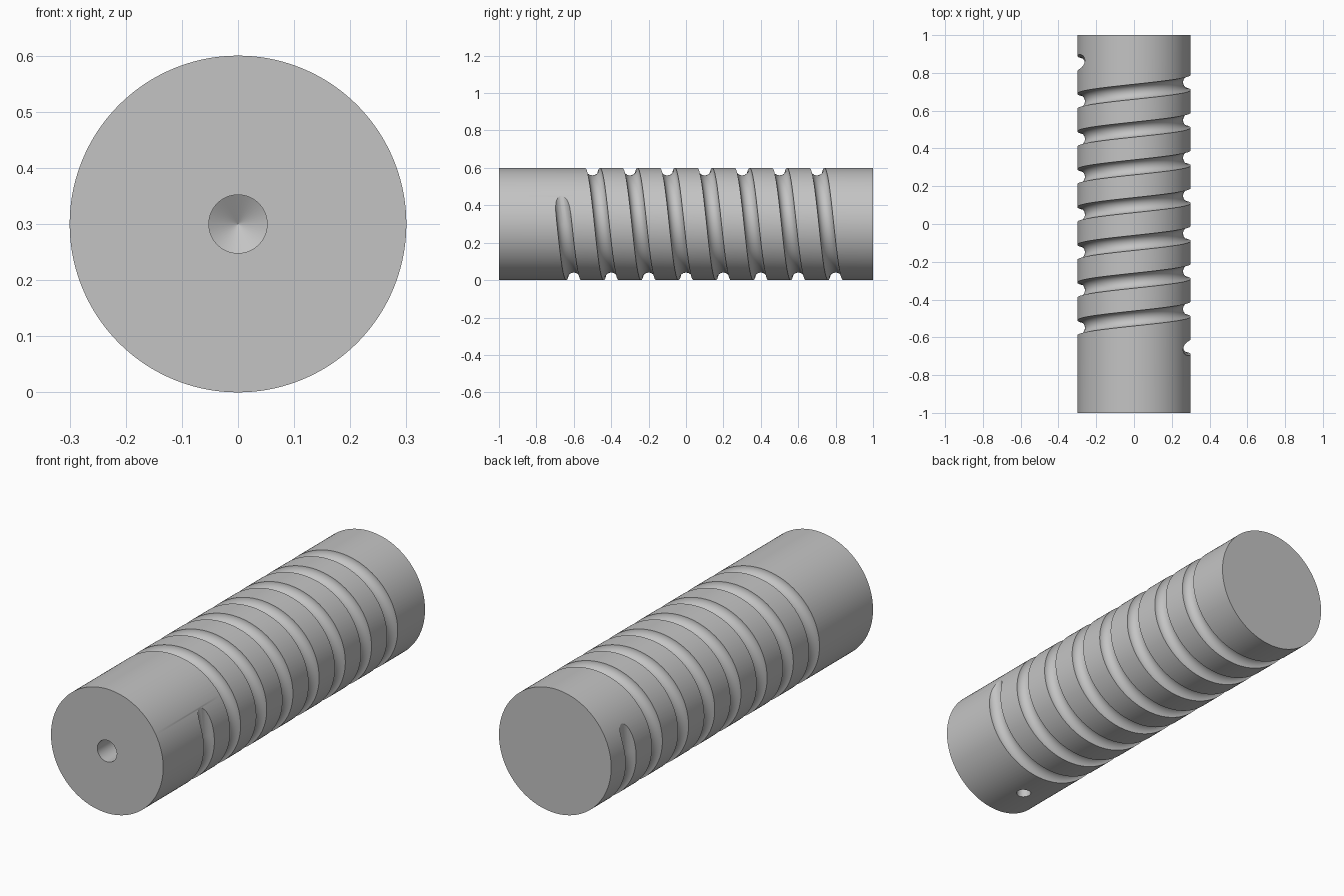
import bpy
import bmesh
import math
from mathutils import Vector

cube = bpy.data.objects.get("Cube")
if cube:
    bpy.data.objects.remove(cube, do_unlink=True)

RADIUS = 0.3
GROOVE_R = 0.04
PITCH = 0.2
TURNS = 7.5
START_Y = -0.65
AXIS = Vector((0, 0, RADIUS))
X, Y, Z = Vector((1, 0, 0)), Vector((0, 1, 0)), Vector((0, 0, 1))

steel = bpy.data.materials.new("grey_steel")
steel.use_nodes = True
steel.diffuse_color = (0.55, 0.55, 0.55, 1)
steel.node_tree.nodes["Principled BSDF"].inputs["Base Color"].default_value = (0.55, 0.55, 0.55, 1)


def sweep(name, stations, sides):
    """Closed solid through circles given as (centre, axis u, axis v, radius)."""
    bm = bmesh.new()
    rings = []
    for c, u, v, r in stations:
        angles = [math.tau * (i + 0.5) / sides for i in range(sides)]
        rings.append([bm.verts.new(c + (u * math.cos(a) + v * math.sin(a)) * r) for a in angles])
    for a, b in zip(rings, rings[1:]):
        for i in range(sides):
            j = (i + 1) % sides
            bm.faces.new((a[i], a[j], b[j], b[i]))
    bm.faces.new(rings[0])
    bm.faces.new(rings[-1])
    bmesh.ops.recalc_face_normals(bm, faces=bm.faces)
    mesh = bpy.data.meshes.new(name)
    bm.to_mesh(mesh)
    bm.free()
    mesh.materials.append(steel)
    obj = bpy.data.objects.new(name, mesh)
    bpy.context.collection.objects.link(obj)
    return obj


def drill(name, mouth, direction, u, v, r, depth):
    """Drill bit with a pointed tip, starting just outside the mouth."""
    tip = r / math.tan(math.radians(59))
    return sweep(name, [(mouth - direction * 0.05, u, v, r),
                        (mouth + direction * depth, u, v, r),
                        (mouth + direction * (depth + tip), u, v, r * 0.01)], 48)


def helix_frame(turn):
    """Centre, outward direction, sideways direction and tangent of the groove."""
    a = -math.tau * turn
    out = Vector((math.cos(a), 0, math.sin(a)))
    tangent = Vector((math.sin(a) * RADIUS, PITCH / math.tau, -math.cos(a) * RADIUS)).normalized()
    centre = AXIS + out * RADIUS + Y * (START_Y + PITCH * turn)
    return centre, out, tangent.cross(out), tangent


# Main shaft
shaft = sweep("grooved_shaft", [(AXIS - Y, X, Z, RADIUS), (AXIS + Y, X, Z, RADIUS)], 192)

# Helical groove, running out along a straight tangent at both ends
steps = int(TURNS * 96)
frames = [helix_frame(TURNS * i / steps) for i in range(steps + 1)]
path = [(c, u, v, GROOVE_R) for c, u, v, t in frames]
c, u, v, t = frames[0]
path.insert(0, (c - t * 0.22, u, v, GROOVE_R))
c, u, v, t = frames[-1]
path.append((c + t * 0.22, u, v, GROOVE_R))
groove = sweep("groove_cutter", path, 24)

# Bore in the front end, and the small cross hole that meets it from below
bore = drill("bore_cutter", AXIS - Y, Y, X, Z, 0.052, 0.3)
cross_hole = drill("cross_hole_cutter", Vector((0, -0.8, 0)), Z, X, Y, 0.033, 0.28)

# Cut everything out of the shaft
bpy.context.view_layer.objects.active = shaft
for cutter in (groove, bore, cross_hole):
    cutter.hide_render = True
    mod = shaft.modifiers.new(cutter.name, "BOOLEAN")
    mod.operation = "DIFFERENCE"
    mod.solver = "EXACT"
    mod.object = cutter
    bpy.ops.object.modifier_apply(modifier=mod.name)
    bpy.data.objects.remove(cutter, do_unlink=True)

bpy.ops.object.select_all(action="DESELECT")
shaft.select_set(True)
bpy.ops.object.shade_smooth_by_angle(angle=math.radians(30))
